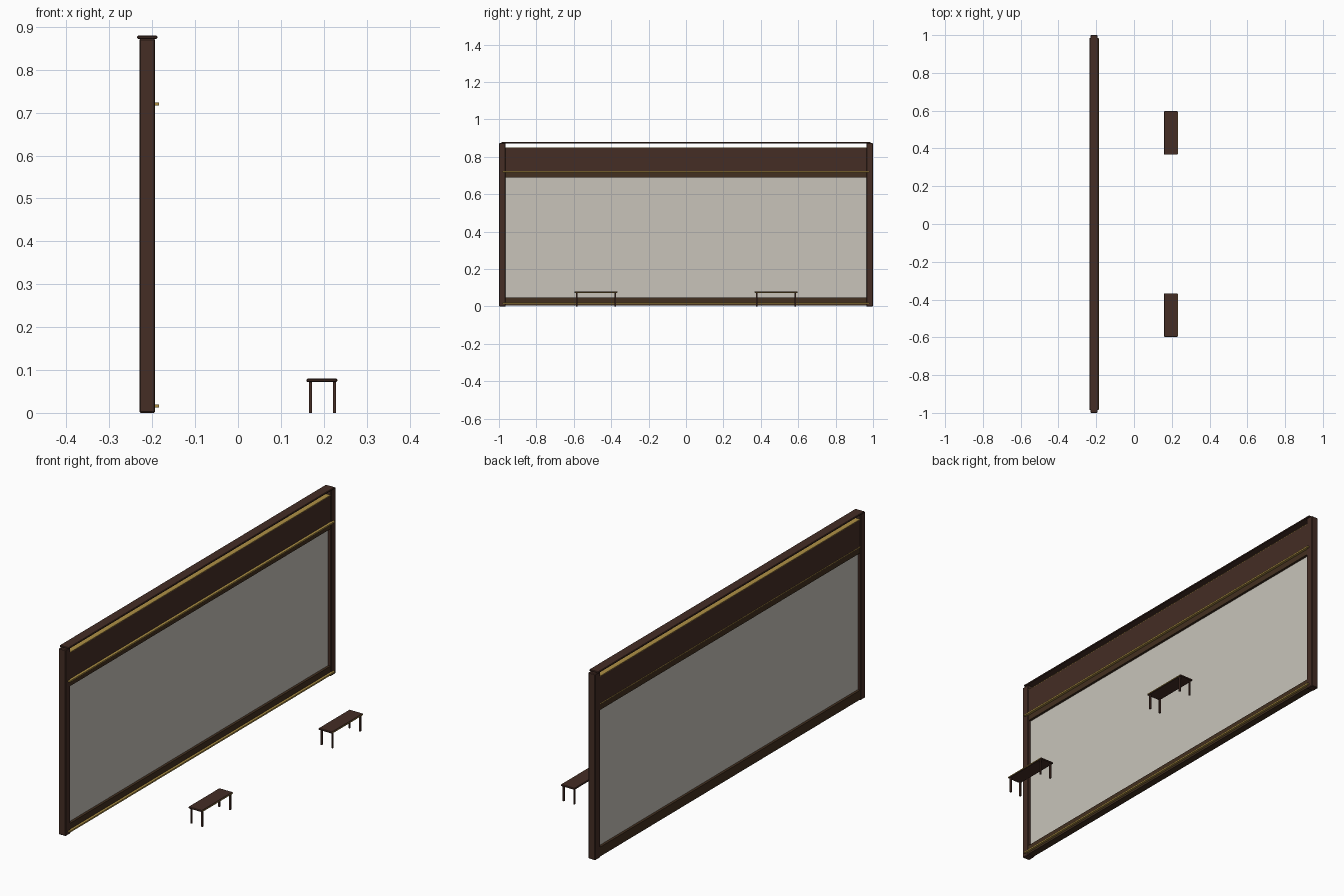
import bpy

cube = bpy.data.objects.get("Cube")
if cube:
    bpy.data.objects.remove(cube, do_unlink=True)


def material(name, rgb):
    m = bpy.data.materials.new(name)
    m.use_nodes = True
    col = (*rgb, 1)
    m.diffuse_color = col
    m.node_tree.nodes["Principled BSDF"].inputs["Base Color"].default_value = col
    return m


BROWN = material("dark brown wood", (0.058, 0.026, 0.018))
OLIVE = material("olive brown wood", (0.055, 0.029, 0.014))
GOLD = material("gold trim", (0.43, 0.28, 0.06))
SCREEN = material("warm grey panel", (0.58, 0.55, 0.49))


def box(name, xs, ys, zs, mat, bevel=0):
    """Box between paired limits, optionally with chamfered edges."""
    lims = (xs, ys, zs)
    bpy.ops.mesh.primitive_cube_add(size=1, location=[sum(l) / 2 for l in lims])
    ob = bpy.context.object
    ob.name = name
    for v in ob.data.vertices:
        for i, (a, b) in enumerate(lims):
            v.co[i] *= b - a
    ob.data.materials.append(mat)
    if bevel:
        mod = ob.modifiers.new("Bevel", "BEVEL")
        mod.width = bevel
        mod.segments = 1
    return ob


BACK, FRONT = -0.23, -0.193   # faces of the wall frame
INNER = (-0.966, 0.966)       # opening between the posts

# Wall frame
for side, s in (("near", -1), ("far", 1)):
    box(side + "_post", (BACK, FRONT), sorted((s * 0.964, s)), (0, 0.873), BROWN, 0.003)
box("top_cap", (-0.235, -0.188), (-0.986, 0.986), (0.872, 0.88), BROWN, 0.002)
box("bottom_sill", (BACK + 0.002, FRONT - 0.002), INNER, (0.004, 0.048), OLIVE)

# Infill panels
box("screen_panel", (-0.216, -0.207), INNER, (0.04, 0.70), SCREEN)
box("header_rail", (BACK + 0.003, FRONT - 0.003), INNER, (0.69, 0.72), OLIVE)
box("header_panel", (BACK + 0.003, FRONT - 0.003), INNER, (0.72, 0.846), BROWN)

# Gold trim
box("header_top_trim", (BACK + 0.003, FRONT - 0.003), INNER, (0.846, 0.849), GOLD)
box("header_front_trim", (FRONT - 0.004, -0.184), (-0.982, 0.982), (0.717, 0.724), GOLD)
box("header_back_trim", (BACK + 0.002, BACK + 0.004), INNER, (0.718, 0.721), GOLD)
box("sill_front_trim", (FRONT - 0.003, -0.184), (-0.982, 0.982), (0.013, 0.02), GOLD)

# Benches
for side, s in (("near", -1), ("far", 1)):
    y0, y1 = sorted((s * 0.367, s * 0.597))
    box(side + "_bench_seat", (0.16, 0.231), (y0, y1), (0.072, 0.08), BROWN, 0.002)
    box(side + "_bench_edge_trim", (0.2305, 0.2325), (y0 + 0.003, y1 - 0.003),
        (0.074, 0.078), GOLD)
    for x in (0.165, 0.221):
        for n, y in enumerate((y0 + 0.008, y1 - 0.016)):
            box(f"{side}_bench_leg", (x, x + 0.007), (y, y + 0.008), (0, 0.073), BROWN)
